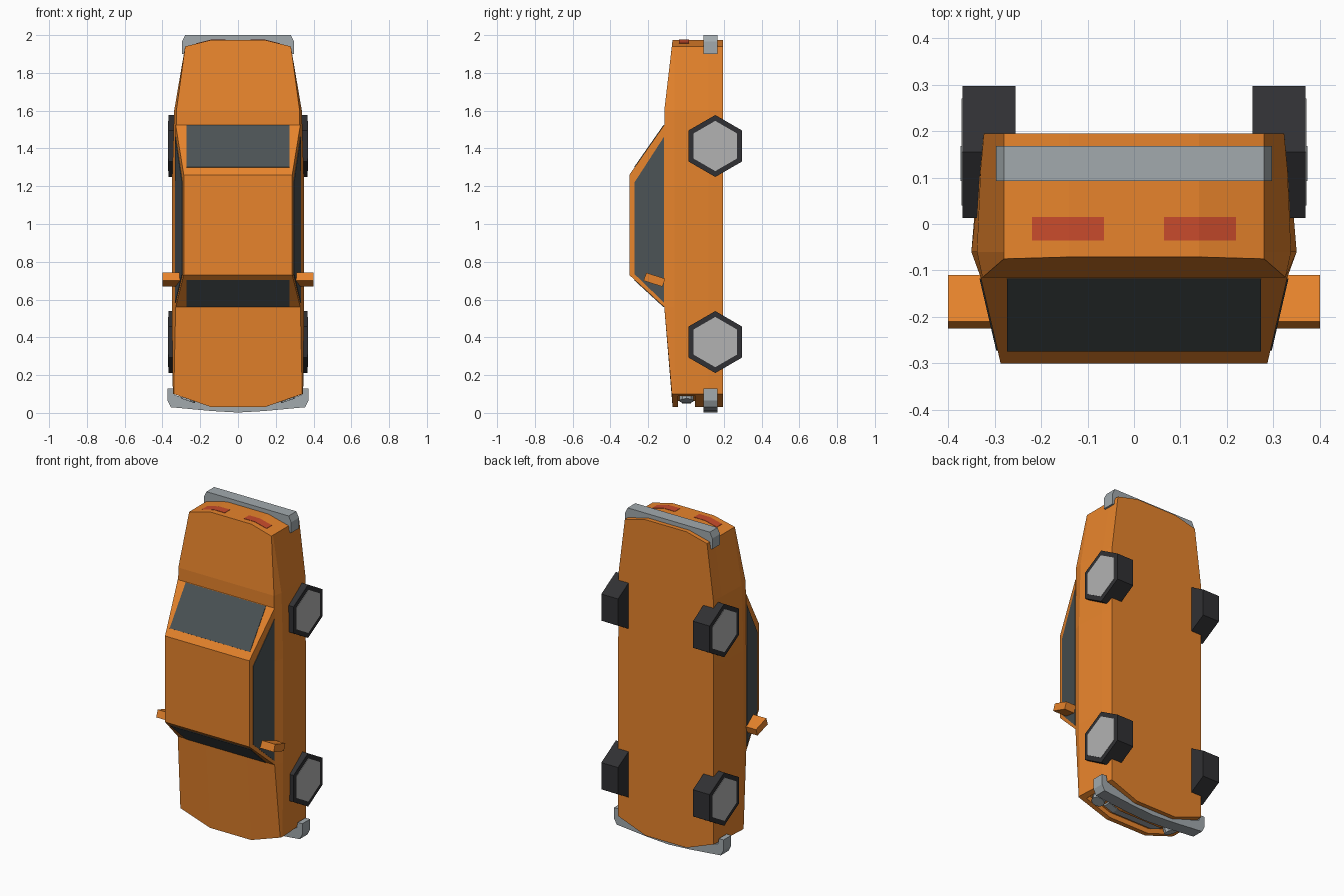
import bpy, bmesh, math
from mathutils import Vector, Matrix

if "Cube" in bpy.data.objects:
    bpy.data.objects.remove(bpy.data.objects["Cube"])


def mat(name, r, g, b):
    m = bpy.data.materials.new(name)
    m.diffuse_color = (r, g, b, 1)
    m.use_nodes = True
    m.node_tree.nodes["Principled BSDF"].inputs["Base Color"].default_value = m.diffuse_color
    return m


PAINT = mat("orange_paint", 0.80, 0.23, 0.025)
GLASS = mat("dark_glass", 0.07, 0.085, 0.09)
RUBBER = mat("rubber", 0.03, 0.03, 0.033)
CHROME = mat("bumper_grey", 0.36, 0.40, 0.42)
HUB = mat("hub_grey", 0.45, 0.45, 0.45)
RED = mat("lamp_red", 0.58, 0.07, 0.025)


def mesh(name, verts, faces, material):
    bm = bmesh.new()
    vs = [bm.verts.new(v) for v in verts]
    for f in faces:
        bm.faces.new([vs[i] for i in f])
    bmesh.ops.recalc_face_normals(bm, faces=bm.faces)
    me = bpy.data.meshes.new(name)
    bm.to_mesh(me)
    bm.free()
    ob = bpy.data.objects.new(name, me)
    bpy.context.collection.objects.link(ob)
    if material:
        me.materials.append(material)
    return ob


def loft(name, a, b, material):
    """Solid between two matching rings."""
    n = len(a)
    faces = [list(range(n)), list(range(n, 2 * n))]
    faces += [[i, (i + 1) % n, n + (i + 1) % n, n + i] for i in range(n)]
    return mesh(name, list(a) + list(b), faces, material)


def prism_y(name, plan, y0, y1, material):
    """Extrude an (x, z) plan along y."""
    return loft(name, [(x, y0, z) for x, z in plan], [(x, y1, z) for x, z in plan], material)


def mirrored(half):
    """Open half outline on +x, closed by its mirror image."""
    return half + [(-x, z) for x, z in reversed(half)]


def plate(name, pts, t, material):
    p = [Vector(v) for v in pts]
    n = (p[1] - p[0]).cross(p[2] - p[0]).normalized() * t
    return loft(name, [v + n for v in p], [v - n for v in p], material)


def disc(name, sides, radius, depth, matrix, material):
    ring = [Vector((radius * math.cos(2 * math.pi * i / sides),
                    radius * math.sin(2 * math.pi * i / sides), 0)) for i in range(sides)]
    h = Vector((0, 0, depth / 2))
    return loft(name, [matrix @ (v - h) for v in ring], [matrix @ (v + h) for v in ring], material)


# Lower body: sections along z (z, bottom x, low x, waist x, top x, top y, centre z)
sections = [
    (0.10, 0.325, 0.335, 0.345, 0.340, -0.075, 0.03),
    (0.56, 0.325, 0.335, 0.350, 0.330, -0.115, 0.56),
    (1.20, 0.325, 0.335, 0.350, 0.330, -0.115, 1.20),
    (1.60, 0.323, 0.330, 0.338, 0.326, -0.115, 1.60),
    (1.94, 0.280, 0.280, 0.280, 0.280, -0.075, 1.975),
]
verts = []
for z, xb, xl, xm, xt, yt, zc in sections:
    half = [(0.14, 0.195, zc), (xb, 0.195, z), (xl, 0.12, z),
            (xm, -0.06, z), (xt, yt, z), (0.14, yt + (0.004 if zc != z else 0), zc)]
    verts += half + [(-x, y, zz) for x, y, zz in reversed(half)]
faces = []
for s in range(len(sections) - 1):
    o = 12 * s
    faces += [[o + i, o + (i + 1) % 12, o + 12 + (i + 1) % 12, o + 12 + i] for i in range(12)]
for o in (0, 48):
    faces += [[o + i for i in range(6)], [o + i for i in range(6, 12)],
              [o, o + 5, o + 6, o + 11]]
body = mesh("body", verts, faces, PAINT)

# Grille recess cut into the nose
cut = prism_y("grille_cutter", mirrored([(0.31, -0.05), (0.31, 0.12), (0.14, 0.062)]),
              -0.042, 0.048, PAINT)
cut.hide_render = True
cut.hide_viewport = True
cut.display_type = 'WIRE'
mod = body.modifiers.new("grille_recess", 'BOOLEAN')
mod.object = cut
mod.operation = 'DIFFERENCE'
mod.solver = 'EXACT'

# Grille bar and headlights
prism_y("grille_bar", mirrored([(0.14, 0.05), (0.20, 0.071), (0.20, 0.09), (0.14, 0.07)]),
        -0.02, 0.026, CHROME)
for s, side in ((1, "right"), (-1, "left")):
    m = Matrix.Translation((s * 0.258, 0.003, 0.085)) @ Matrix.Rotation(-s * math.radians(19), 4, 'Y')
    disc(side + "_headlight", 10, 0.038, 0.045, m, CHROME)

# Cabin
Y0, Y1 = -0.115, -0.30


def cab(t):
    """Half width, y, front z and rear z at cabin height fraction t."""
    return 0.33 - 0.043 * t, Y0 + (Y1 - Y0) * t, 0.56 + 0.17 * t, 1.525 - 0.265 * t


def cab_ring(t):
    x, y, zf, zr = cab(t)
    return [(x, y, zf), (x, y, zr), (-x, y, zr), (-x, y, zf)]


loft("cabin", cab_ring(0), cab_ring(1), PAINT)

# Windows
xa, ya, fa, ra = cab(0.01)
xb, yb, fb, rb = cab(0.85)
W = 0.273
plate("windscreen", [(W, ya, fa), (-W, ya, fa), (-W, yb, fb), (W, yb, fb)], 0.003, GLASS)
plate("rear_window", [(W, ya, ra), (-W, ya, ra), (-W, yb, rb), (W, yb, rb)], 0.003, GLASS)
for s, side in ((1, "right"), (-1, "left")):
    plate(side + "_side_window",
          [(s * xa, ya, 0.585), (s * xa, ya, 1.46), (s * xb, yb, 1.22), (s * xb, yb, 0.735)],
          0.003, GLASS)

    # Door mirror
    prof = [(-0.225, 0.70), (-0.21, 0.742), (-0.11, 0.71), (-0.125, 0.668)]
    loft(side + "_mirror", [(s * 0.295, y, z) for y, z in prof],
         [(s * 0.40, y, z) for y, z in prof], PAINT)

    # Tail lamp following the bent tail
    lamp = [(0.065, 1.977), (0.14, 1.977), (0.22, 1.957), (0.22, 1.945), (0.14, 1.96), (0.065, 1.96)]
    prism_y(side + "_tail_lamp", [(s * x, z) for x, z in lamp], -0.036, 0.015, RED)

    # Hexagonal wheels with hubs
    for z, end in ((0.375, "front"), (1.413, "rear")):
        rot = Matrix.Rotation(math.pi / 2, 4, 'Y')
        disc(f"{end}_{side}_wheel", 6, 0.164, 0.114,
             Matrix.Translation((s * 0.312, 0.155, z)) @ rot, RUBBER)
        disc(f"{end}_{side}_hub", 6, 0.133, 0.02,
             Matrix.Translation((s * 0.361, 0.155, z)) @ rot, HUB)

# Bumpers
prism_y("front_bumper", [(0, 0.002)] + mirrored(
    [(0.14, 0.010), (0.355, 0.03), (0.373, 0.065), (0.373, 0.13), (0.342, 0.13), (0.335, 0.095), (0.14, 0.032)]
), 0.093, 0.168, CHROME)
prism_y("rear_bumper", mirrored(
    [(0.28, 2.0), (0.297, 1.965), (0.297, 1.90), (0.275, 1.90), (0.275, 1.94), (0.14, 1.973)]
), 0.093, 0.168, CHROME)
